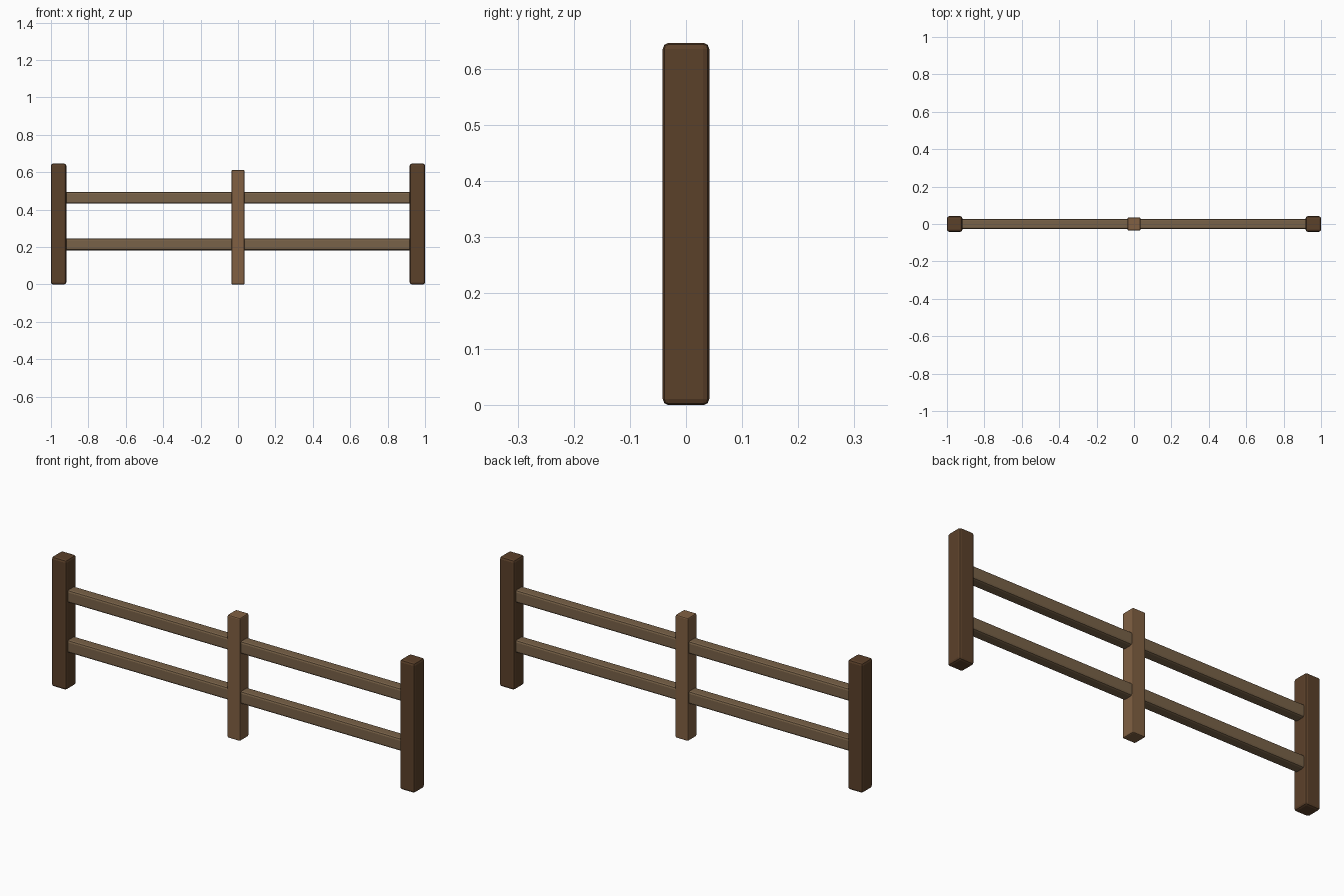
import bpy

if "Cube" in bpy.data.objects:
    bpy.data.objects.remove(bpy.data.objects["Cube"])


def material(name, rgb):
    m = bpy.data.materials.new(name)
    m.diffuse_color = (*rgb, 1)
    m.use_nodes = True
    m.node_tree.nodes["Principled BSDF"].inputs["Base Color"].default_value = m.diffuse_color
    return m


dark = material("dark_wood", (0.105, 0.052, 0.023))
warm = material("warm_wood", (0.22, 0.118, 0.055))
pale = material("pale_wood", (0.19, 0.122, 0.065))


def beam(name, center, size, bevel, mat):
    """Timber block with rounded edges."""
    bpy.ops.mesh.primitive_cube_add(size=1, location=center)
    ob = bpy.context.object
    ob.name = name
    ob.scale = size
    bpy.ops.object.transform_apply(location=False, rotation=False, scale=True)
    mod = ob.modifiers.new("rounded_edges", 'BEVEL')
    mod.width = bevel
    mod.segments = 2
    ob.data.materials.append(mat)
    return ob


# End posts
for side, x in (("left", -0.959), ("right", 0.959)):
    beam(f"{side}_end_post", (x, 0, 0.323), (0.082, 0.083, 0.646), 0.011, dark)

# Middle post
beam("middle_post", (0, 0, 0.306), (0.07, 0.07, 0.612), 0.006, warm)

# Horizontal rails, let into the end posts
for level, z in (("lower", 0.214), ("upper", 0.463)):
    beam(f"{level}_rail", (0, 0, z), (1.86, 0.056, 0.063), 0.01, pale)
